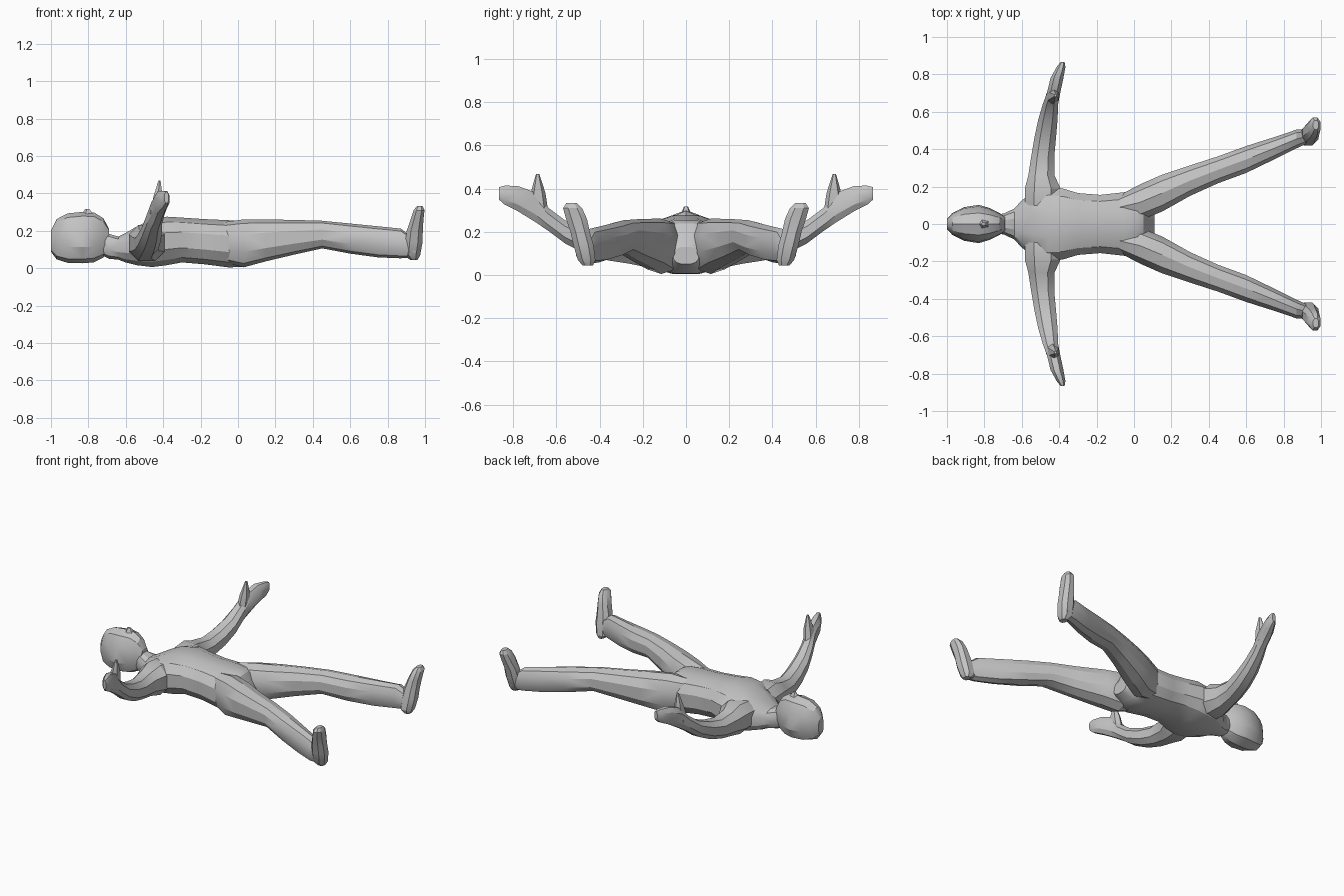
import bpy, bmesh, math

if "Cube" in bpy.data.objects:
    bpy.data.objects.remove(bpy.data.objects["Cube"], do_unlink=True)

grey = bpy.data.materials.new("plain_grey")
grey.use_nodes = True
grey.diffuse_color = (0.55, 0.55, 0.55, 1)
grey.node_tree.nodes["Principled BSDF"].inputs["Base Color"].default_value = (0.55, 0.55, 0.55, 1)


def loft(name, axis, rings, sides=10, power=0.85, pinch=0.0):
    """Skin oval rings (centre x, y, z, half width, half height) across an axis."""
    bm = bmesh.new()
    loops = []
    for x, y, z, w, h in rings:
        loop = []
        for i in range(sides):
            t = 2 * math.pi * (i + 0.5) / sides
            c, s = math.cos(t), math.sin(t)
            u = w * math.copysign(abs(c) ** power, c) * (1 - pinch * s)
            v = h * math.copysign(abs(s) ** power, s) / math.cos(math.pi / sides) ** 0.5
            offset = {"x": (0, u, v), "y": (u, 0, v), "z": (u, v, 0)}[axis]
            loop.append(bm.verts.new((x + offset[0], y + offset[1], z + offset[2])))
        loops.append(loop)
    for a, b in zip(loops, loops[1:]):
        for i in range(sides):
            j = (i + 1) % sides
            bm.faces.new((a[i], a[j], b[j], b[i]))
    bm.faces.new(loops[0])
    bm.faces.new(loops[-1])
    bmesh.ops.triangulate(bm, faces=bm.faces[:])
    bmesh.ops.recalc_face_normals(bm, faces=bm.faces[:])
    mesh = bpy.data.meshes.new(name)
    bm.to_mesh(mesh)
    bm.free()
    mesh.materials.append(grey)
    obj = bpy.data.objects.new(name, mesh)
    bpy.context.collection.objects.link(obj)
    bpy.ops.object.select_all(action="DESELECT")
    obj.select_set(True)
    bpy.context.view_layer.objects.active = obj
    bpy.ops.object.shade_smooth_by_angle(angle=math.radians(28))
    return obj


def span(x, y, low, high, w):
    """Ring across x, given by its lowest and highest points."""
    return (x, y, (low + high) / 2, w, (high - low) / 2)


# Torso from the neck to the crotch, lying on its back
loft("torso", "x", [span(x, 0, lo, hi, w) for x, lo, hi, w in (
    (-0.75, 0.08, 0.18, 0.045), (-0.69, 0.05, 0.185, 0.06), (-0.64, 0.045, 0.17, 0.085),
    (-0.60, 0.03, 0.19, 0.13), (-0.54, 0.015, 0.225, 0.175), (-0.46, 0.005, 0.262, 0.20),
    (-0.38, 0.015, 0.277, 0.195), (-0.30, 0.03, 0.272, 0.17), (-0.18, 0.02, 0.264, 0.16),
    (-0.05, 0.003, 0.258, 0.175), (0.02, 0.006, 0.254, 0.15), (0.05, 0.02, 0.24, 0.11),
    (0.11, 0.05, 0.13, 0.06))], sides=12, power=0.8)

# Head, narrower towards the face
loft("head", "x", [span(x, 0, lo, hi, w) for x, lo, hi, w in (
    (-1.0, 0.09, 0.20, 0.028), (-0.97, 0.05, 0.26, 0.06), (-0.91, 0.032, 0.29, 0.09),
    (-0.83, 0.03, 0.298, 0.103), (-0.77, 0.035, 0.295, 0.085), (-0.72, 0.06, 0.265, 0.06),
    (-0.69, 0.10, 0.21, 0.04))], pinch=0.12)
loft("nose", "z", [(-0.80, 0, 0.27, 0.045, 0.03), (-0.805, 0, 0.318, 0.012, 0.008)], sides=5)

for side, label in ((-1, "front"), (1, "back")):
    # Leg with a fuller thigh and calf
    loft(label + "_leg", "x", [span(x, side * y, lo, hi, w) for x, y, lo, hi, w in (
        (-0.10, 0.085, 0.04, 0.24, 0.06), (0.03, 0.115, 0.008, 0.258, 0.10),
        (0.15, 0.165, 0.04, 0.258, 0.103), (0.30, 0.232, 0.075, 0.256, 0.085),
        (0.45, 0.29, 0.108, 0.252, 0.075), (0.60, 0.345, 0.08, 0.237, 0.075),
        (0.75, 0.405, 0.06, 0.222, 0.062), (0.87, 0.455, 0.055, 0.21, 0.052),
        (0.95, 0.475, 0.06, 0.15, 0.035))])
    # Foot standing on its heel, toes up and turned outwards
    loft(label + "_foot", "z", [(x, side * y, z, w, h) for x, y, z, w, h in (
        (0.94, 0.455, 0.045, 0.022, 0.025), (0.932, 0.46, 0.07, 0.045, 0.042),
        (0.94, 0.475, 0.14, 0.05, 0.048), (0.945, 0.49, 0.20, 0.046, 0.046),
        (0.957, 0.507, 0.26, 0.037, 0.05), (0.968, 0.525, 0.31, 0.031, 0.045),
        (0.972, 0.53, 0.333, 0.016, 0.025))], sides=8)
    # Arm and flat hand, rising towards the fingertips
    loft(label + "_arm", "y", [(x, side * y, z, w, h) for x, y, z, w, h in (
        (-0.49, 0.10, 0.135, 0.10, 0.09), (-0.488, 0.19, 0.135, 0.102, 0.10),
        (-0.495, 0.26, 0.13, 0.075, 0.08), (-0.488, 0.36, 0.13, 0.066, 0.064),
        (-0.475, 0.46, 0.155, 0.062, 0.06), (-0.46, 0.56, 0.20, 0.055, 0.055),
        (-0.447, 0.64, 0.26, 0.044, 0.055), (-0.43, 0.70, 0.315, 0.038, 0.07),
        (-0.412, 0.78, 0.355, 0.037, 0.06), (-0.39, 0.84, 0.37, 0.025, 0.045),
        (-0.382, 0.865, 0.378, 0.012, 0.03))], sides=8)
    # Thumb pointing up
    loft(label + "_thumb", "z", [(x, side * y, z, w, h) for x, y, z, w, h in (
        (-0.44, 0.675, 0.29, 0.035, 0.035), (-0.428, 0.685, 0.38, 0.028, 0.032),
        (-0.42, 0.687, 0.468, 0.007, 0.007))], sides=6)
